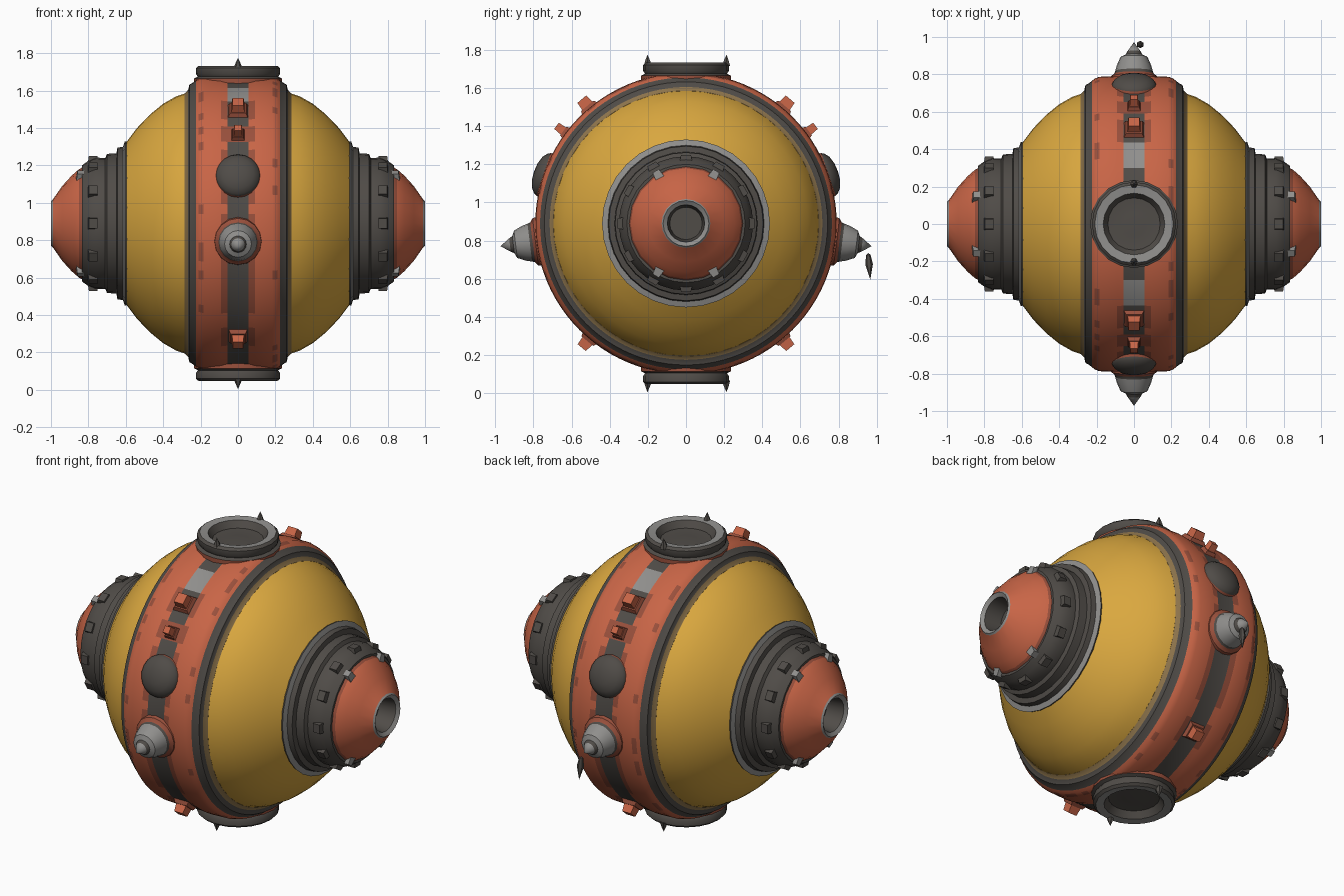
import bpy, bmesh, random
from math import cos, sin, pi, radians, degrees, atan2
from mathutils import Matrix, Vector

random.seed(4)
cube = bpy.data.objects.get("Cube")
if cube:
    bpy.data.objects.remove(cube)

CENTRE = Vector((0, 0, 0.89))


def material(name, rgb):
    m = bpy.data.materials.new(name)
    m.use_nodes = True
    m.diffuse_color = (*rgb, 1)
    bsdf = next(n for n in m.node_tree.nodes if n.type == 'BSDF_PRINCIPLED')
    bsdf.inputs["Base Color"].default_value = (*rgb, 1)
    bsdf.inputs["Roughness"].default_value = 0.8
    return m


MATS = [material("yellow paint", (0.70, 0.39, 0.05)),
        material("red paint", (0.58, 0.13, 0.062)),
        material("dark metal", (0.080, 0.072, 0.064)),
        material("light metal", (0.28, 0.275, 0.265)),
        material("worn tan", (0.26, 0.17, 0.07)),
        material("dark red", (0.32, 0.08, 0.045))]
YELLOW, RED, DARK, LIGHT, TAN, DEEP = range(6)


def aim(position, direction):
    """Matrix placing local z along a direction."""
    return Matrix.Translation(position) @ Vector(direction).to_track_quat('Z', 'Y').to_matrix().to_4x4()


def finish(name, bm, angle=35):
    bmesh.ops.recalc_face_normals(bm, faces=bm.faces)
    mesh = bpy.data.meshes.new(name)
    bm.to_mesh(mesh)
    bm.free()
    for m in MATS:
        mesh.materials.append(m)
    ob = bpy.data.objects.new(name, mesh)
    bpy.context.collection.objects.link(ob)
    bpy.ops.object.select_all(action='DESELECT')
    ob.select_set(True)
    bpy.context.view_layer.objects.active = ob
    bpy.ops.object.shade_smooth_by_angle(angle=radians(angle))
    return ob


def lathe(name, profile, matrix, sides=24, rule=None, angle=35):
    """Revolve (height, radius, colour of the band that follows) about local z."""
    bm = bmesh.new()
    rings = [[bm.verts.new((r * cos(2 * pi * i / sides), r * sin(2 * pi * i / sides), h))
              for i in range(sides)] for h, r, _ in profile]
    for k in range(len(rings) - 1):
        for i in range(sides):
            j = (i + 1) % sides
            f = bm.faces.new((rings[k][i], rings[k][j], rings[k + 1][j], rings[k + 1][i]))
            f.material_index = profile[k][2]
    bmesh.ops.remove_doubles(bm, verts=bm.verts, dist=0.00001)
    bm.transform(matrix)
    if rule:
        for f in bm.faces:
            f.material_index = rule(f)
    return finish(name, bm, angle)


def block(name, size, matrix, colour, taper=0.75):
    bm = bmesh.new()
    bmesh.ops.create_cube(bm, size=1)
    for v in bm.verts:
        if v.co.z > 0:
            v.co.xy *= taper
        v.co = Vector(a * b for a, b in zip(v.co, size))
    bm.transform(matrix)
    for f in bm.faces:
        f.material_index = colour
    return finish(name, bm, 20)


BOLTS = [(50, 0.075), (37, 0.05), (-50, 0.07)]


# Central belt with a worn stripe down its middle
def belt_rule(f):
    c = f.calc_center_median() - CENTRE
    x, lift = abs(c.x), degrees(atan2(c.z, abs(c.y)))
    if f.material_index in (DARK, TAN) and x > 0.2:
        return f.material_index
    near_bolt = any(abs(lift - a) < 5 for a, _ in BOLTS)
    if x < 0.055:
        return LIGHT if 56 < lift < 68 else DEEP if abs(lift - 37) < 4 else DARK
    if x < 0.09:
        worn = near_bolt or abs(lift + 7) < 12 or abs(lift - 19) < 10 or -36 < lift < -20
        return DEEP if worn else RED
    if 0.185 < x < 0.21:
        return random.choice((RED, RED, DEEP))
    return RED


half = [(0.0, 0.785, DARK), (0.055, 0.785, RED), (0.09, 0.79, RED), (0.185, 0.787, RED),
        (0.21, 0.778, RED), (0.225, 0.765, DARK), (0.245, 0.75, DARK), (0.26, 0.742, DARK),
        (0.266, 0.715, TAN), (0.285, 0.695, TAN), (0.285, 0.0, TAN)]
left_half = [(-h, r, half[i - 1][2]) for i, (h, r, _) in enumerate(half)][:0:-1]
lathe("belt", left_half + half, aim(CENTRE, (1, 0, 0)), 96, belt_rule)

# Side shells, collars and nozzles, the same on both sides
shell = [(0.27, 0, YELLOW), (0.27, 0.70, YELLOW), (0.33, 0.68, YELLOW), (0.40, 0.64, YELLOW),
         (0.47, 0.583, YELLOW), (0.54, 0.51, YELLOW), (0.60, 0.43, YELLOW), (0.60, 0, YELLOW)]
collar = [(0.59, 0, DARK), (0.59, 0.435, DARK), (0.605, 0.44, LIGHT), (0.615, 0.41, DARK),
          (0.645, 0.405, DARK), (0.65, 0.375, DARK), (0.70, 0.372, DARK), (0.71, 0.35, DARK),
          (0.76, 0.352, DARK), (0.80, 0.335, DARK), (0.835, 0.31, DARK), (0.835, 0, DARK)]
nozzle = [(0.80, 0, RED), (0.80, 0.285, DEEP), (0.835, 0.298, DEEP), (0.85, 0.29, RED),
          (0.89, 0.255, RED), (0.94, 0.20, RED), (0.99, 0.128, LIGHT), (1.0, 0.12, LIGHT),
          (0.985, 0.098, DARK), (0.88, 0.085, DARK), (0.88, 0, DARK)]
for side, s in (("left", 1), ("right", -1)):
    axis = aim(CENTRE, (s, 0, 0))
    lathe(side + "_shell", shell, axis, 48)
    lathe(side + "_collar", collar, axis, 32, angle=28)
    lathe(side + "_nozzle", nozzle, axis, 20)
    for i in range(12):
        a = 2 * pi * i / 12
        out = Vector((0, cos(a), sin(a)))
        place = aim(CENTRE + Vector((s * 0.775, 0, 0)) + out * 0.335, out)
        block(side + "_collar_lug", (0.06, 0.07, 0.05), place, DARK)
    for i in range(4):
        a = pi / 3 if i % 2 else 2 * pi / 3
        out = Vector((0, cos(a), sin(a) * (1 if i < 2 else -1)))
        place = aim(CENTRE + Vector((s * 0.84, 0, 0)) + out * 0.295, out)
        block(side + "_nozzle_clip", (0.05, 0.05, 0.045), place, LIGHT)

# Hatch rings above and below, each with small torn spikes
hatch = [(0.74, 0, DEEP), (0.74, 0.235, DEEP), (0.775, 0.235, DARK), (0.785, 0.215, DARK),
         (0.80, 0.225, DARK), (0.83, 0.225, DARK), (0.843, 0.21, LIGHT), (0.838, 0.165, DARK),
         (0.80, 0.14, DARK), (0.795, 0.06, DARK), (0.805, 0, DARK)]
spike = [(0, 0, DARK), (0, 0.025, DARK), (0.03, 0.014, DARK), (0.06, 0, DARK)]
for level, s in (("top", 1), ("bottom", -1)):
    lathe(level + "_hatch", hatch, aim(CENTRE, (0, 0, s)), 20)
    for y in (-0.2, 0.21):
        lathe(level + "_hatch_spike", spike,
              aim((0, y, 0.89 + s * 0.825), (0, 0.2 * y, s)), 6)

# Domes, spikes and bolts along the front and back stripe
dome = [(0.74, 0, DEEP), (0.74, 0.125, DEEP), (0.79, 0.118, DARK), (0.805, 0.11, DARK),
        (0.825, 0.085, DARK), (0.838, 0.045, DARK), (0.842, 0, DARK)]
horn = [(0.74, 0, DEEP), (0.74, 0.135, DEEP), (0.795, 0.125, DEEP), (0.81, 0.105, DARK),
        (0.825, 0.10, LIGHT), (0.855, 0.092, LIGHT), (0.90, 0.072, LIGHT), (0.912, 0.045, DARK),
        (0.93, 0.035, LIGHT), (0.98, 0, DARK)]
for end, s in (("front", -1), ("back", 1)):
    def outward(angle):
        return Vector((0, s * cos(radians(angle)), sin(radians(angle))))
    lathe(end + "_dome", dome, aim(CENTRE, outward(19)), 20)
    lathe(end + "_horn", horn, aim(CENTRE, outward(-7)), 16)
    for angle, size in BOLTS:
        d = outward(angle)
        block(end + "_bolt_base", (size * 1.5, size * 1.5, 0.03), aim(CENTRE + d * 0.79, d), DEEP)
        block(end + "_bolt", (size, size, 0.07), aim(CENTRE + d * 0.815, d), RED, 0.8)

# Bent scrap hanging from the back horn
scrap = [(0, 0, DARK), (0.01, 0.012, DARK), (0.06, 0.02, DARK), (0.14, 0, DARK)]
lathe("back_horn_scrap", scrap, aim((0.03, 0.955, 0.735), (0.05, 0.08, -1)), 6)
